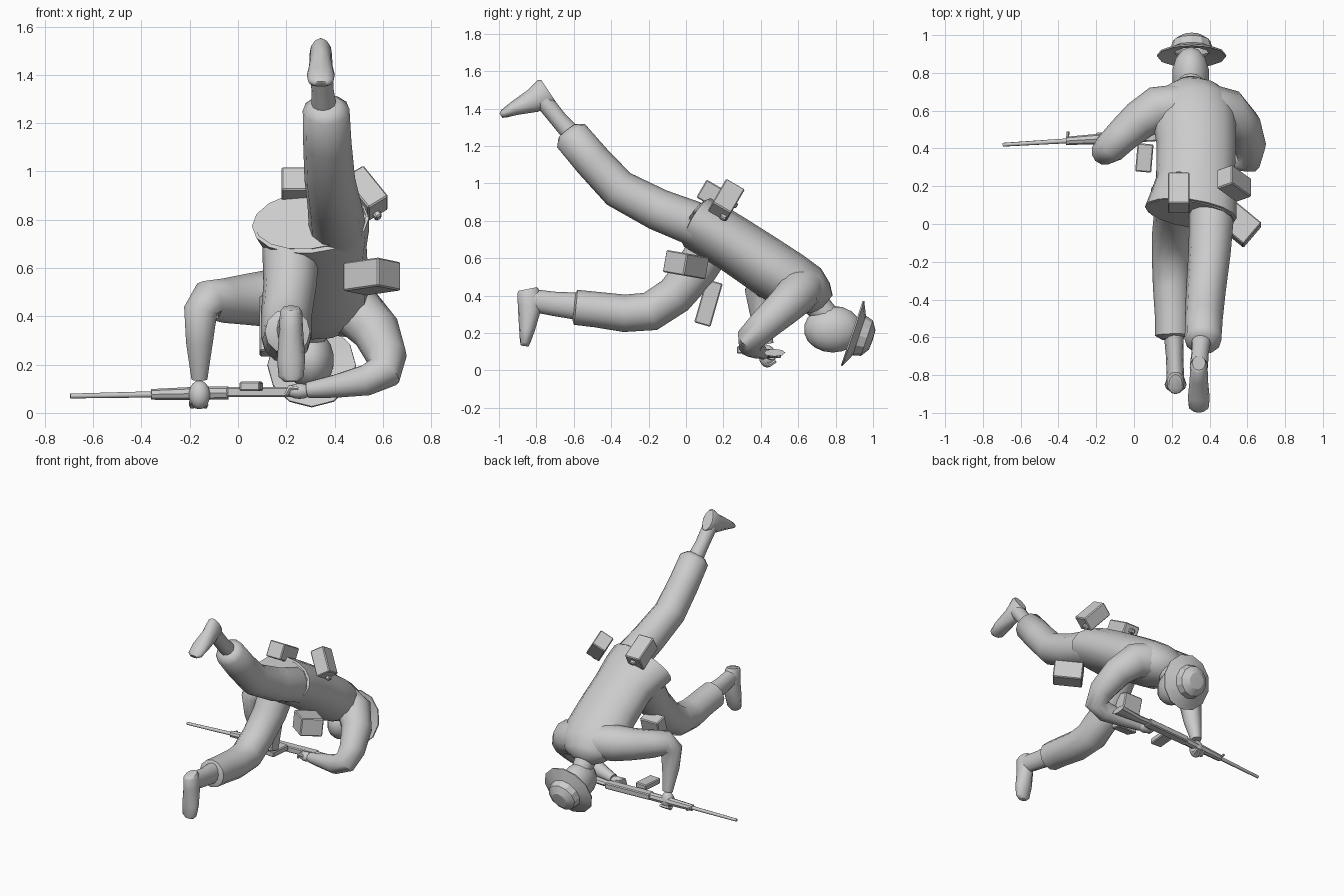
import bpy, bmesh, math
from mathutils import Vector, Matrix

grey = bpy.data.materials.new("plain_grey")
grey.diffuse_color = (0.6, 0.6, 0.6, 1)


def finish(name, bm, angle=40):
    bmesh.ops.recalc_face_normals(bm, faces=bm.faces)
    me = bpy.data.meshes.new(name)
    bm.to_mesh(me)
    bm.free()
    me.materials.append(grey)
    ob = bpy.data.objects.new(name, me)
    bpy.context.collection.objects.link(ob)
    bpy.ops.object.select_all(action='DESELECT')
    ob.select_set(True)
    bpy.context.view_layer.objects.active = ob
    if angle:
        bpy.ops.object.shade_smooth_by_angle(angle=math.radians(angle))
    return ob


def loft(name, rings, ref=(1, 0, 0), n=12, angle=50):
    """Rings are (x, y, z, side radius, depth radius) strung along a path."""
    bm = bmesh.new()
    pts = [Vector(r[:3]) for r in rings]
    loops = []
    for i, r in enumerate(rings):
        t = (pts[min(i + 1, len(pts) - 1)] - pts[max(i - 1, 0)]).normalized()
        s = Vector(ref)
        s = (s - t * s.dot(t)).normalized()
        u = t.cross(s)
        loops.append([bm.verts.new(pts[i] + s * r[3] * math.cos(a) + u * r[-1] * math.sin(a))
                      for a in (2 * math.pi * k / n for k in range(n))])
    for a, b in zip(loops, loops[1:]):
        for k in range(n):
            bm.faces.new((a[k], a[(k + 1) % n], b[(k + 1) % n], b[k]))
    bm.faces.new(loops[0])
    bm.faces.new(loops[-1])
    return finish(name, bm, angle)


def ball(name, loc, radii):
    bm = bmesh.new()
    bmesh.ops.create_uvsphere(bm, u_segments=14, v_segments=9, radius=1,
                              matrix=Matrix.Translation(loc) @ Matrix.Diagonal((*radii, 1)))
    return finish(name, bm, 60)


def box(name, loc, size, rx=0, ry=0, rz=0, bevel=0.006):
    bm = bmesh.new()
    rot = (Matrix.Rotation(math.radians(rx), 4, 'X') @ Matrix.Rotation(math.radians(ry), 4, 'Y')
           @ Matrix.Rotation(math.radians(rz), 4, 'Z'))
    bmesh.ops.create_cube(bm, size=1, matrix=Matrix.Translation(loc) @ rot @ Matrix.Diagonal((*size, 1)))
    if bevel:
        bmesh.ops.bevel(bm, geom=bm.edges[:], offset=bevel, segments=1, affect='EDGES')
    return finish(name, bm, 0)


# Jacket with a recessed, open-looking hem
loft("jacket", [(.31, .11, .76, .19, .10), (.30, .05, .795, .235, .135), (.30, .06, .79, .245, .147),
                (.315, .14, .745, .23, .15), (.325, .24, .685, .208, .15), (.33, .42, .565, .21, .155),
                (.32, .55, .48, .22, .155), (.31, .65, .425, .2, .14), (.30, .71, .385, .15, .10),
                (.30, .745, .355, .07, .06)], n=16, angle=60)

# Head, neck and brimmed hat
loft("neck", [(.30, .68, .37, .075), (.30, .74, .31, .065), (.30, .80, .24, .065)])
ball("head", (.30, .785, .22), (.10, .155, .125))
bm = bmesh.new()
axis = Vector((0, .95, -.32)).normalized()
hat_rot = axis.to_track_quat('Z', 'Y').to_matrix().to_4x4()
profile = [(.09, -.01), (.182, -.03), (.184, -.022), (.112, .012), (.1, .055), (.055, .085), (.0, .088)]
verts = [bm.verts.new((r, 0, h)) for r, h in profile]
edges = [bm.edges.new(p) for p in zip(verts, verts[1:])]
bmesh.ops.spin(bm, geom=verts + edges, axis=(0, 0, 1), cent=(0, 0, 0), angle=2 * math.pi,
               steps=12, use_merge=True)
bmesh.ops.remove_doubles(bm, verts=bm.verts, dist=.0005)
bmesh.ops.transform(bm, verts=bm.verts, matrix=Matrix.Translation((.305, .915, .19)) @ hat_rot)
finish("hat", bm, 25)

# Raised leg: trouser, ankle, boot
loft("raised_trouser", [(.40, .15, .73, .115), (.41, .03, .79, .118), (.40, -.15, .86, .112),
                        (.38, -.36, .97, .105), (.37, -.50, 1.12, .1), (.365, -.615, 1.255, .097),
                        (.362, -.635, 1.28, .06)])
loft("raised_ankle", [(.36, -.58, 1.23, .055), (.35, -.68, 1.34, .046), (.343, -.76, 1.44, .048)])
loft("raised_boot", [(.343, -.735, 1.495, .035, .07), (.343, -.75, 1.485, .047, .08),
                     (.343, -.82, 1.44, .048, .064), (.343, -.92, 1.40, .058, .038),
                     (.343, -.975, 1.372, .052, .024), (.343, -.99, 1.362, .03, .014)])

# Bent leg: trouser, ankle, boot
loft("bent_trouser", [(.22, .15, .70, .12), (.215, .05, .53, .11), (.20, -.06, .40, .105),
                      (.20, -.19, .315, .105), (.20, -.33, .305, .1), (.205, -.48, .325, .095),
                      (.205, -.59, .337, .094), (.207, -.605, .338, .06)])
loft("bent_ankle", [(.21, -.55, .34, .055, .075), (.215, -.70, .355, .046, .065), (.22, -.83, .375, .046, .06)])
loft("bent_boot", [(.22, -.845, .435, .035, .05), (.22, -.842, .42, .046, .06), (.22, -.835, .34, .05, .064),
                   (.22, -.85, .22, .058, .043), (.22, -.86, .15, .052, .028), (.22, -.863, .13, .03, .02)])

# Sleeves
loft("supporting_sleeve", [(.24, .62, .46, .12), (.12, .61, .475, .118), (.03, .55, .47, .105), (-.06, .47, .465, .092),
                           (-.125, .405, .465, .085), (-.155, .385, .425, .072), (-.16, .40, .29, .057),
                           (-.16, .435, .14, .034)], ref=(.7, -.7, 0))
loft("trigger_sleeve", [(.40, .62, .44, .12), (.50, .60, .415, .115), (.575, .52, .335, .1),
                        (.615, .41, .235, .085), (.605, .345, .17, .077), (.53, .345, .135, .065),
                        (.40, .38, .11, .048), (.29, .405, .095, .034)], ref=(.4, .75, -.6))

# Hands with curled fingers
ball("supporting_hand", (-.16, .435, .075), (.045, .045, .06))
ball("trigger_hand", (.255, .41, .09), (.055, .035, .032))
for i in range(4):
    x = -.19 + i * .018
    loft("supporting_finger", [(x, .42, .05, .012), (x, .45, .03, .013), (x, .48, .05, .01)], n=6)
    y = .385 + i * .017
    loft("trigger_finger", [(.25, y, .10, .011), (.215, y + .005, .105, .012), (.20, y + .008, .075, .01)],
         ref=(0, 1, 0), n=6)


# Rifle, lying on its side along one slightly skewed line
def bore(x, dy=0, dz=0):
    return (x, .42 + .06 * (x + .69) + dy, .07 + .02 * (x + .69) + dz)


loft("barrel", [(*bore(-.695), .01), (*bore(-.34), .013)], ref=(0, 1, 0), n=8)
loft("handguard", [(*bore(-.36), .022), (*bore(-.2), .027), (*bore(-.04), .027)], ref=(0, 1, 0), n=8, angle=30)
loft("front_sight", [(*bore(-.35), .006), (*bore(-.35, .05), .008)], n=6)
box("receiver", bore(.12), (.34, .06, .042), rz=3.4)
box("magazine", (.055, .35, .11), (.085, .15, .04), rz=-5)
box("grip", bore(.24, -.05), (.04, .08, .03), rz=-15)
loft("butt_stock", [(*bore(.27), .026, .018), (*bore(.36, -.01), .03, .02), (*bore(.53, -.02), .058, .02)],
     ref=(0, 1, 0), n=8, angle=20)

# Pouches and their studs
box("rear_pouch", (.237, .165, .925), (.115, .19, .11), rx=-30)
box("rear_pouch_stud", (.237, .26, .885), (.035, .03, .03), rx=-30)
box("hip_pouch", (.53, .215, .91), (.18, .115, .1), rx=-30, ry=55)
box("hip_pouch_stud", (.575, .20, .82), (.035, .035, .03), rx=-30, ry=55)
box("side_pouch", (.555, .0, .565), (.19, .15, .12), rx=-10, rz=-40)
box("belly_pouch", (.16, .12, .36), (.14, .09, .24), rx=-16)
